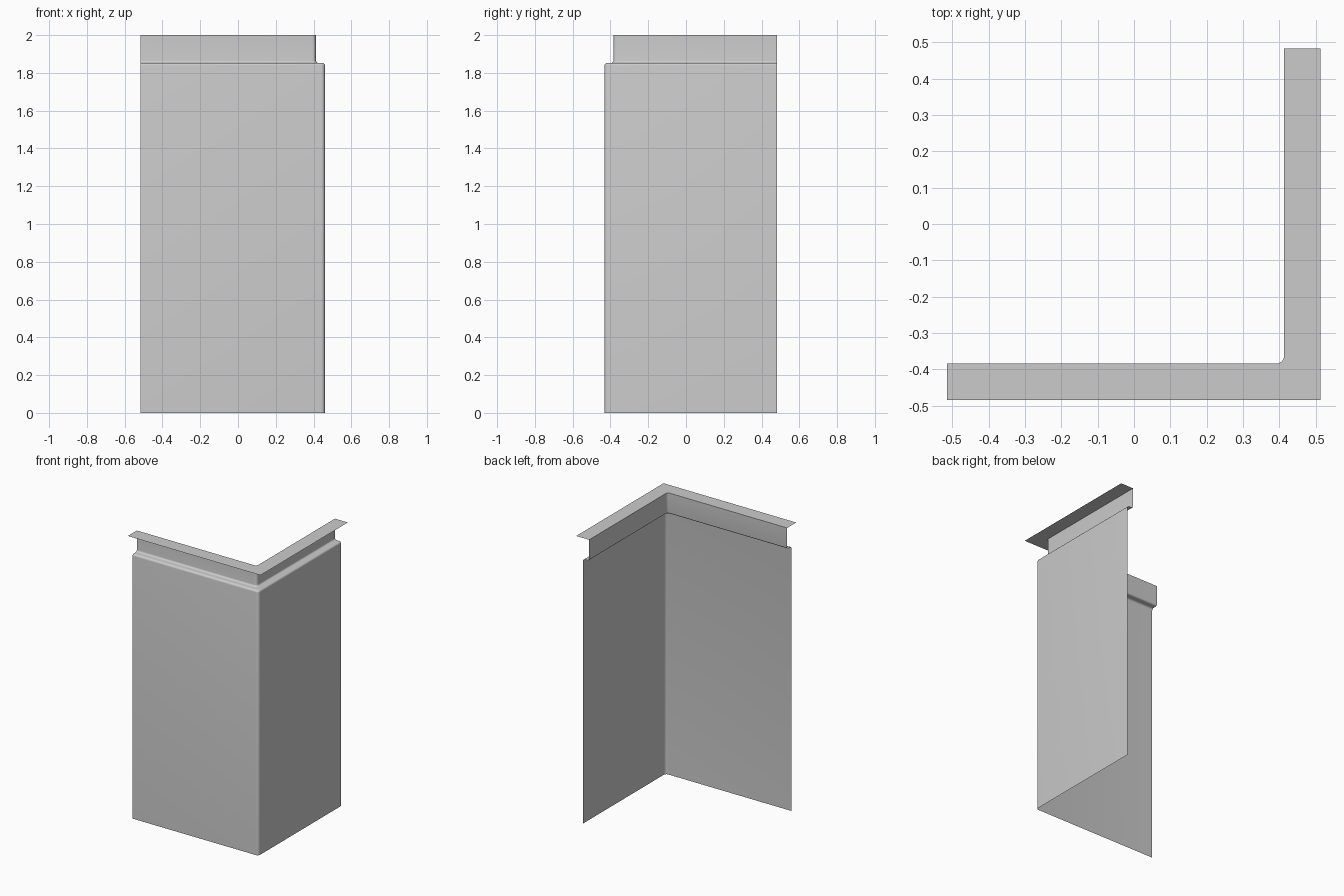
import bpy, bmesh, math

if "Cube" in bpy.data.objects:
    bpy.data.objects.remove(bpy.data.objects["Cube"])

X_IN, Y_IN = 0.413, -0.384      # inner corner of the L plan
X_END, Y_END = -0.515, 0.483    # free ends of the two legs
STEPS = 6


def l_path(d, z, r):
    """L-shaped line pushed outward by d, with corner radius r."""
    cx, cy = X_IN + d - r, Y_IN - d + r
    pts = [(X_END, Y_IN - d, z)]
    for i in range(STEPS + 1):
        a = -math.pi / 2 + math.pi / 2 * i / STEPS
        pts.append((cx + r * math.cos(a), cy + r * math.sin(a), z))
    pts.append((X_IN + d, Y_END, z))
    return pts


def loft(name, profile):
    """Sheet joining the L lines of each (offset, height, radius)."""
    bm = bmesh.new()
    rows = [[bm.verts.new(p) for p in l_path(*s)] for s in profile]
    for a, b in zip(rows, rows[1:]):
        for i in range(len(a) - 1):
            bm.faces.new((a[i], b[i], b[i + 1], a[i + 1]))
    bmesh.ops.remove_doubles(bm, verts=bm.verts, dist=1e-5)
    me = bpy.data.meshes.new(name)
    bm.to_mesh(me)
    bm.free()
    ob = bpy.data.objects.new(name, me)
    bpy.context.collection.objects.link(ob)
    bpy.ops.object.select_all(action='DESELECT')
    ob.select_set(True)
    bpy.context.view_layer.objects.active = ob
    bpy.ops.object.shade_smooth_by_angle(angle=math.radians(40))
    return ob


def fillet(cd, cz, r, a0, a1, n=5):
    """Rounded piece of the vertical profile."""
    out = []
    for i in range(n + 1):
        a = math.radians(a0 + (a1 - a0) * i / n)
        out.append((cd + r * math.cos(a), cz + r * math.sin(a), 0.02))
    return out


# Wall: recessed neck, rounded ledge, tall lower panel
profile = [(0.0, 2.0, 0.02)]
profile += fillet(0.012, 1.865, 0.012, 180, 270)
profile += fillet(0.033, 1.839, 0.014, 90, 0)
profile += [(0.047, 0.0, 0.02)]
loft("corner_wall", profile)

# Flat flange on top, rounded inside corner and sharp outside corner
loft("top_flange", [(0.0, 2.0, 0.02), (0.1, 2.0, 0.0)])
